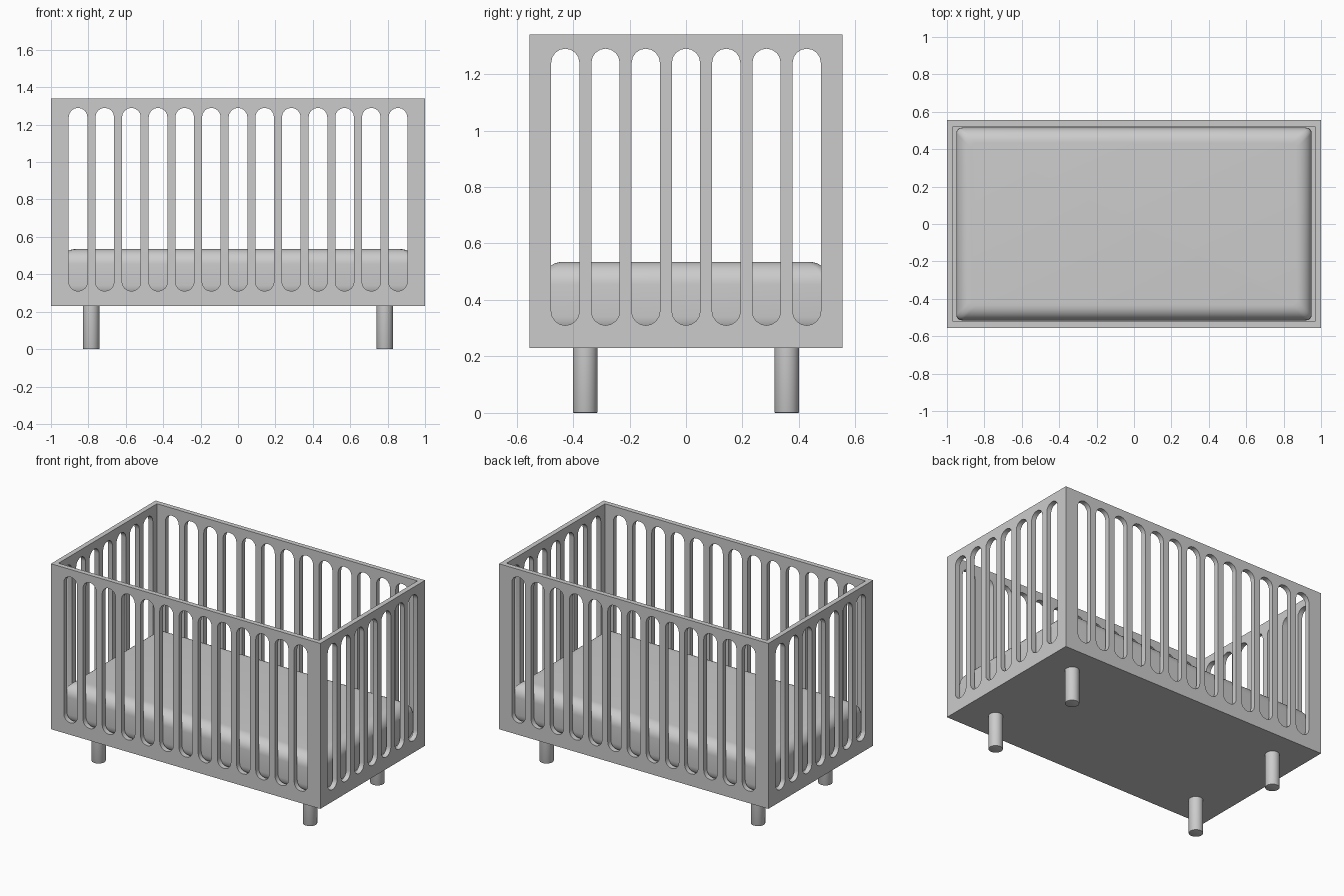
import bpy, bmesh
from math import sin, cos, pi, radians

default = bpy.data.objects.get("Cube")
if default:
    bpy.data.objects.remove(default, do_unlink=True)

# Main dimensions
HALF_X, HALF_Y = 1.0, 0.555
BOTTOM, TOP = 0.23, 1.34
WALL = 0.033
SLOT_LOW, SLOT_HIGH, SLOT_R, PITCH = 0.31, 1.29, 0.05, 0.1425

grey = bpy.data.materials.new("soft grey")
grey.use_nodes = True
grey.diffuse_color = (0.6, 0.6, 0.6, 1)
grey.node_tree.nodes["Principled BSDF"].inputs["Base Color"].default_value = (0.6, 0.6, 0.6, 1)


def add_object(name, mesh, smooth_angle=30):
    obj = bpy.data.objects.new(name, mesh)
    bpy.context.collection.objects.link(obj)
    mesh.materials.clear()
    mesh.materials.append(grey)
    bpy.ops.object.select_all(action="DESELECT")
    obj.select_set(True)
    bpy.context.view_layer.objects.active = obj
    bpy.ops.object.shade_smooth_by_angle(angle=radians(smooth_angle))
    return obj


def from_bmesh(name, bm, smooth_angle=30):
    bmesh.ops.recalc_face_normals(bm, faces=bm.faces)
    mesh = bpy.data.meshes.new(name)
    bm.to_mesh(mesh)
    bm.free()
    return add_object(name, mesh, smooth_angle)


def slot_outline(cx, steps=8):
    """Upright slot with a half-round at each end."""
    points = []
    for cz, start in ((SLOT_HIGH - SLOT_R, 0), (SLOT_LOW + SLOT_R, pi)):
        for i in range(steps + 1):
            a = start + pi * i / steps
            points.append((cx + SLOT_R * cos(a), cz + SLOT_R * sin(a)))
    return points


def slatted_panel(name, half_width, slots, location, turn):
    """Flat filled outline with slot holes, extruded to the wall thickness."""
    outlines = [[(-half_width, BOTTOM), (half_width, BOTTOM),
                 (half_width, TOP), (-half_width, TOP)]]
    outlines += [slot_outline((i - (slots - 1) / 2) * PITCH) for i in range(slots)]
    curve = bpy.data.curves.new(name + "_outline", "CURVE")
    curve.dimensions = "2D"
    curve.fill_mode = "BOTH"
    curve.extrude = WALL / 2
    for outline in outlines:
        spline = curve.splines.new("POLY")
        spline.points.add(len(outline) - 1)
        for point, (x, z) in zip(spline.points, outline):
            point.co = (x, z, 0, 1)
        spline.use_cyclic_u = True
    helper = bpy.data.objects.new(name + "_outline", curve)
    bpy.context.collection.objects.link(helper)
    graph = bpy.context.evaluated_depsgraph_get()
    mesh = bpy.data.meshes.new_from_object(helper.evaluated_get(graph))
    bpy.data.objects.remove(helper, do_unlink=True)
    bm = bmesh.new()
    bm.from_mesh(mesh)
    bpy.data.meshes.remove(mesh)
    bmesh.ops.remove_doubles(bm, verts=bm.verts, dist=0.0001)
    panel = from_bmesh(name, bm)
    panel.location = location
    panel.rotation_euler = (pi / 2, 0, turn)


# Slatted walls; the end walls fit between the long ones
for name, side in (("front", -1), ("back", 1)):
    slatted_panel(name + "_panel", HALF_X, 13, (0, side * (HALF_Y - WALL / 2), 0), 0)
for name, side in (("right", -1), ("left", 1)):
    slatted_panel(name + "_panel", HALF_Y - WALL, 7, (side * (HALF_X - WALL / 2), 0, 0), pi / 2)

# Base board
bm = bmesh.new()
bmesh.ops.create_cube(bm, size=1)
for v in bm.verts:
    v.co = (v.co.x * 2 * (HALF_X - WALL), v.co.y * 2 * (HALF_Y - WALL),
            BOTTOM + 0.015 + v.co.z * 0.03)
from_bmesh("base_board", bm)


def rounded_ring(bm, hx, hy, z, radius, steps=6):
    ring = []
    for corner, (sx, sy) in enumerate(((1, 1), (-1, 1), (-1, -1), (1, -1))):
        for i in range(steps + 1):
            a = (corner + i / steps) * pi / 2
            ring.append(bm.verts.new((sx * (hx - radius) + radius * cos(a),
                                      sy * (hy - radius) + radius * sin(a), z)))
    return ring


# Mattress: rounded rectangles lofted along a soft edge profile
LOW, HIGH, SOFT, STEPS = BOTTOM + 0.03, 0.535, 0.08, 8
profile = []
for centre, start in ((LOW + SOFT, -pi / 2), (HIGH - SOFT, 0)):
    for i in range(STEPS + 1):
        a = start + pi / 2 * i / STEPS
        profile.append((SOFT * (1 - cos(a)), centre + SOFT * sin(a)))
bm = bmesh.new()
rings = [rounded_ring(bm, 0.95 - inset, 0.515 - inset, z, 0.03) for inset, z in profile]
for lower, upper in zip(rings, rings[1:]):
    for i in range(len(lower)):
        j = (i + 1) % len(lower)
        bm.faces.new((lower[i], lower[j], upper[j], upper[i]))
bm.faces.new(rings[0])
bm.faces.new(rings[-1])
from_bmesh("mattress", bm, 40)

# Round legs with a slightly eased foot
for end, sy in (("front", -1), ("back", 1)):
    for side, sx in (("right", -1), ("left", 1)):
        bm = bmesh.new()
        bmesh.ops.create_cone(bm, cap_ends=True, segments=32, radius1=0.044,
                              radius2=0.044, depth=BOTTOM)
        foot = [e for e in bm.edges if all(v.co.z < 0 for v in e.verts)]
        bmesh.ops.bevel(bm, geom=foot, offset=0.004, segments=2, affect="EDGES", profile=0.5)
        bmesh.ops.translate(bm, verts=bm.verts, vec=(sx * 0.785, sy * 0.357, BOTTOM / 2))
        from_bmesh(f"{end}_{side}_leg", bm)
